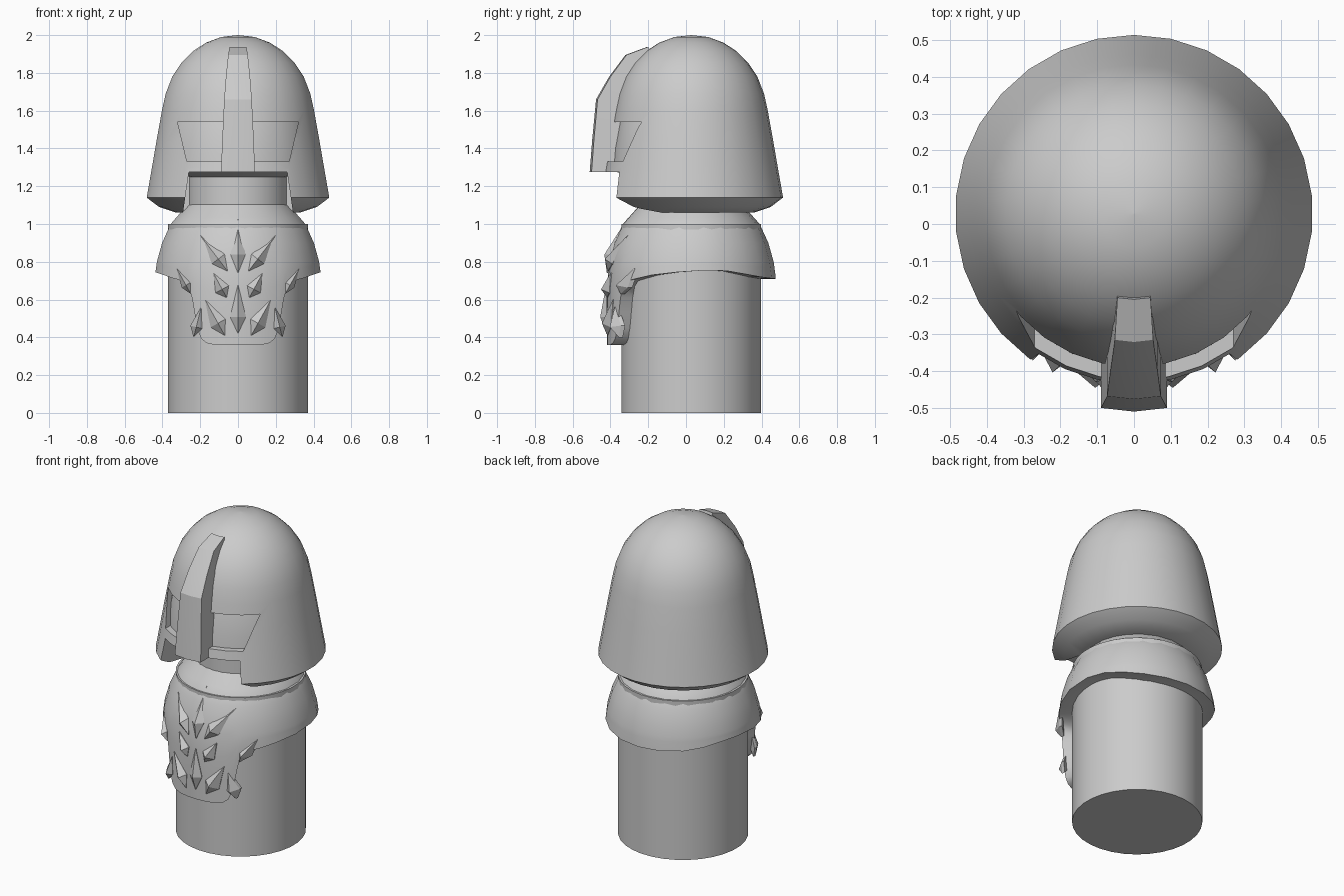
import bpy, bmesh, math

cube = bpy.data.objects.get("Cube")
if cube:
    bpy.data.objects.remove(cube)

CY = 0.028  # y of the common axis

grey = bpy.data.materials.new("plain_grey")
grey.use_nodes = True
grey.diffuse_color = (0.6, 0.6, 0.6, 1)
grey.node_tree.nodes["Principled BSDF"].inputs["Base Color"].default_value = (0.6, 0.6, 0.6, 1)


def skin(name, rings):
    """Closed solid through rings of equal length, capped at both ends."""
    bm = bmesh.new()
    rows = [[bm.verts.new(p) for p in ring] for ring in rings]
    n = len(rows[0])
    for a, b in zip(rows, rows[1:]):
        for i in range(n):
            j = (i + 1) % n
            bm.faces.new((a[i], a[j], b[j], b[i]))
    bm.faces.new(rows[0])
    bm.faces.new(rows[-1])
    bmesh.ops.remove_doubles(bm, verts=bm.verts, dist=1e-5)
    bmesh.ops.recalc_face_normals(bm, faces=bm.faces)
    me = bpy.data.meshes.new(name)
    bm.to_mesh(me)
    bm.free()
    me.materials.append(grey)
    ob = bpy.data.objects.new(name, me)
    bpy.context.collection.objects.link(ob)
    return ob


def activate(ob):
    bpy.ops.object.select_all(action="DESELECT")
    ob.select_set(True)
    bpy.context.view_layer.objects.active = ob


def smooth(ob, degrees=30):
    activate(ob)
    bpy.ops.object.shade_smooth_by_angle(angle=math.radians(degrees))


def around(r, angle, z):
    """Point on the axis-centred circle; angle 0 faces the front."""
    return (r * math.sin(angle), CY - r * math.cos(angle), z)


def lathe(name, profile, seg=30):
    turn = [math.tau * (i + 0.5 * (seg % 4 == 0)) / seg for i in range(seg)]
    return skin(name, [[around(max(r, 1e-3), a, z) for a in turn] for r, z in profile])


def cut(ob, outline):
    """Cut a front-to-back prism with the given x,z outline."""
    tool = skin("cutter", [[(x, y, z) for x, z in outline] for y in (-0.8, -0.05)])
    tool.hide_render = True
    mod = ob.modifiers.new("cut", "BOOLEAN")
    mod.operation, mod.solver, mod.object = "DIFFERENCE", "EXACT", tool
    activate(ob)
    bpy.ops.object.modifier_apply(modifier=mod.name)
    bpy.data.objects.remove(tool)


# Body
smooth(lathe("body", [(0.372, 0), (0.372, 1.0)], 32))

# Helmet with eye openings and mouth notch
dome = [(0.486, 1.14), (0.458, 1.3), (0.432, 1.45), (0.405, 1.6), (0.385, 1.69),
        (0.35, 1.78), (0.3, 1.855), (0.24, 1.915), (0.17, 1.96), (0.09, 1.99), (0, 2.0)]
helmet = lathe("helmet", [(0, 1.06), (0.33, 1.06), (0.42, 1.09)] + dome)
for side in (1, -1):
    cut(helmet, [(side * x, z) for x, z in ((0.05, 1.33), (0.27, 1.33), (0.32, 1.54), (0.05, 1.54))])
cut(helmet, [(-0.3, 1.0), (0.3, 1.0), (0.26, 1.275), (-0.26, 1.275)])
smooth(helmet)

# Head inside the helmet, seen through the openings
smooth(lathe("head", [(0.27, 1.05), (0.27, 1.25), (0.42, 1.28), (0.41, 1.4), (0.38, 1.56), (0.33, 1.7)]))

# Nose guard: z, front y, half width
guard = []
for z, y, w in ((1.275, -0.5, 0.09), (1.45, -0.487, 0.083), (1.66, -0.468, 0.073),
                (1.78, -0.4, 0.064), (1.895, -0.315, 0.052), (1.94, -0.2, 0.045)):
    ridge = 0.01 * w / 0.09
    guard.append([(-w, y, z), (0, y - ridge, z), (w, y, z),
                  (w, max(y, -0.36) + 0.14 * (y < -0.35), z - 0.02 * (z > 1.3)),
                  (-w, max(y, -0.36) + 0.14 * (y < -0.35), z - 0.02 * (z > 1.3))])
guard[-1] = [(x, y, z - 0.002) for x, y, z in guard[-1]]
for ring in guard[4:]:
    for i in (3, 4):
        ring[i] = (ring[i][0], -0.18, ring[i][2] - 0.06)
smooth(skin("nose_guard", guard), 20)

# Shoulder armour: dome whose lower edge drops into a chest plate
shoulder = [(0.36, 0.447), (0.72, 0.447), (0.8, 0.436), (0.9, 0.408),
            (1.0, 0.362), (1.07, 0.3), (1.13, 0.245), (1.15, 0.2)]


def shell_radius(z):
    for (z0, r0), (z1, r1) in zip(shoulder, shoulder[1:]):
        if z <= z1:
            return r0 + (r1 - r0) * (z - z0) / (z1 - z0)
    return shoulder[-1][1]


# Lower edge: degrees from the front, height
half = [(0, 0.36), (8, 0.36), (16, 0.36), (22, 0.37), (26, 0.395), (29, 0.45),
        (31, 0.53), (33, 0.61), (36, 0.67), (41, 0.7), (50, 0.712), (62, 0.73),
        (80, 0.745), (100, 0.755), (115, 0.752), (130, 0.735), (145, 0.72),
        (162, 0.712), (180, 0.71)]
edge = [(math.radians(a), z) for a, z in half + [(-a, z) for a, z in half[-2:0:-1]]]
rings = [[around(0.36, a, z) for a, z in edge]]
for t in (0, 0.33, 0.67, 1):
    rings.append([around(shell_radius(z + (0.8 - z) * t), a, z + (0.8 - z) * t) for a, z in edge])
for z in (0.85, 0.9, 0.95, 1.0, 1.035, 1.07, 1.1, 1.13, 1.15):
    rings.append([around(shell_radius(z), a, z) for a, _ in edge])
smooth(skin("shoulder_armour", rings), 35)


# Chest spikes: kite-shaped pyramids lying on the armour
def on_shell(x, z, lift):
    r = shell_radius(z) + lift
    return (x, CY - math.sqrt(r * r - x * x), z)


def spike(name, tip, base, width, lift):
    dx, dz = base[0] - tip[0], base[1] - tip[1]
    length = math.hypot(dx, dz)
    nx, nz = -dz / length * width, dx / length * width
    mx, mz = tip[0] + dx * 0.66, tip[1] + dz * 0.66
    kite = [tip, (mx + nx, mz + nz), base, (mx - nx, mz - nz)]
    skin(name, [[on_shell(x, z, -0.015) for x, z in kite],
                [on_shell(x, z, 0.003) for x, z in kite],
                [on_shell(mx, mz, lift)] * 4])


spike("spike_top", (0, 1.03), (0, 0.74), 0.04, 0.035)
spike("spike_bottom", (0, 0.68), (0, 0.42), 0.042, 0.035)
pairs = {"upper": ((0.2, 0.94), (0.055, 0.75), 0.042),
         "middle": ((0.13, 0.74), (0.06, 0.61), 0.04),
         "lower": ((0.175, 0.6), (0.07, 0.41), 0.045),
         "outer_upper": ((0.325, 0.765), (0.25, 0.63), 0.026),
         "outer_lower": ((0.195, 0.56), (0.235, 0.4), 0.032)}
for side, label in ((1, "left"), (-1, "right")):
    for key, (tip, base, width) in pairs.items():
        spike(f"spike_{key}_{label}", (side * tip[0], tip[1]), (side * base[0], base[1]), width, 0.038)
